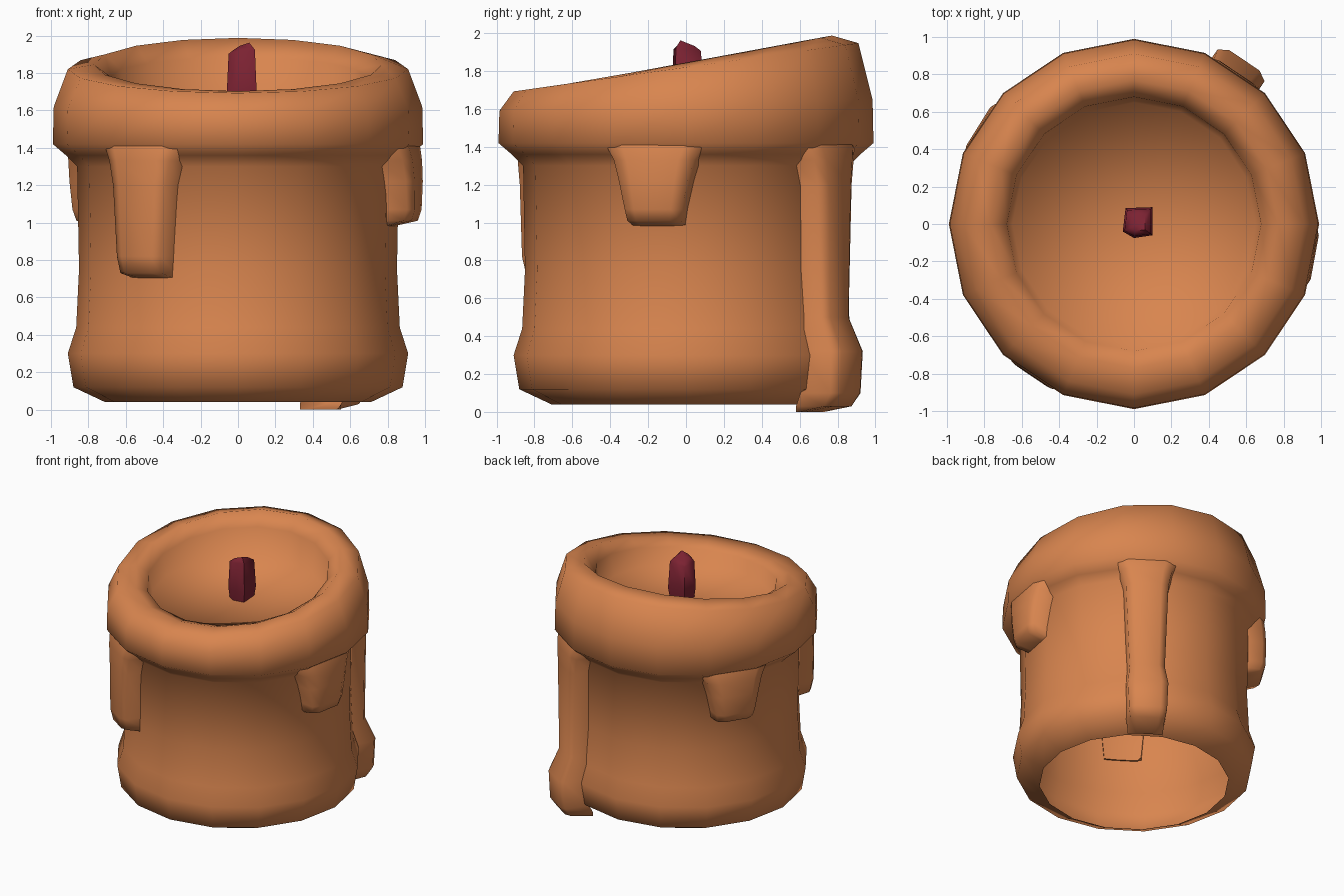
import bpy, bmesh, math

if "Cube" in bpy.data.objects:
    bpy.data.objects.remove(bpy.data.objects["Cube"])

SIDES = 16


def material(name, rgb):
    m = bpy.data.materials.new(name)
    m.diffuse_color = (*rgb, 1)
    m.use_nodes = True
    m.node_tree.nodes["Principled BSDF"].inputs["Base Color"].default_value = m.diffuse_color
    return m


WAX = material("orange_wax", (0.69, 0.235, 0.078))
WICK = material("dark_red_wick", (0.20, 0.016, 0.032))


def loft(name, rings, mat, closed=True, cap_start=False, cap_end=False, angle=60):
    """Skin a list of rings that have equal point counts."""
    bm = bmesh.new()
    rows = [[bm.verts.new(p) for p in ring] for ring in rings]
    n = len(rows[0])
    for a, b in zip(rows, rows[1:]):
        for i in range(n if closed else n - 1):
            j = (i + 1) % n
            bm.faces.new((a[i], a[j], b[j], b[i]))
    for wanted, row in ((cap_start, rows[0]), (cap_end, rows[-1])):
        if wanted:
            c = bm.verts.new([sum(v.co[k] for v in row) / n for k in range(3)])
            for i in range(n):
                bm.faces.new((row[i], row[(i + 1) % n], c))
    bmesh.ops.recalc_face_normals(bm, faces=bm.faces)
    me = bpy.data.meshes.new(name)
    bm.to_mesh(me)
    bm.free()
    me.materials.append(mat)
    ob = bpy.data.objects.new(name, me)
    bpy.context.collection.objects.link(ob)
    bpy.ops.object.select_all(action='DESELECT')
    ob.select_set(True)
    bpy.context.view_layer.objects.active = ob
    bpy.ops.object.shade_smooth_by_angle(angle=math.radians(angle))
    return ob


# Candle body: (radius, height, slope of the ring towards the back)
profile = [(0.71, 0.04, 0), (0.88, 0.12, 0), (0.91, 0.30, 0), (0.865, 0.44, 0),
           (0.85, 0.75, 0), (0.86, 1.30, 0), (0.92, 1.36, 0), (0.99, 1.42, 0),
           (0.985, 1.62, 0.03), (0.91, 1.82, 0.14), (0.77, 1.845, 0.185),
           (0.68, 1.78, 0.15), (0.65, 1.61, 0.05)]
rings = []
for r, z, slope in profile:
    ring = []
    for i in range(SIDES):
        a = 2 * math.pi * i / SIDES
        x, y = r * math.cos(a), r * math.sin(a)
        ring.append((x, y, z + slope * y))
    rings.append(ring)
loft("candle_body", rings, WAX, cap_end=True, angle=85)


# Wax drips running down from the lip; they flare where they leave it
def drip(name, mid, half, rows):
    """rows: (outer radius, inner radius, height, width factor), top down."""
    sections = []
    for ro, ri, z, w in rows:
        sec = []
        for f, r in ((-1, ri), (-0.8, ro - 0.025), (-0.5, ro), (0.5, ro),
                     (0.8, ro - 0.025), (1, ri)):
            a = math.radians(mid + f * half * w)
            sec.append((r * math.cos(a), r * math.sin(a), z))
        sections.append(sec)
    # underside folds back into the body
    ri, z, w = rows[-1][1:]
    sections.append([(ri * math.cos(math.radians(mid + f * half * w)),
                      ri * math.sin(math.radians(mid + f * half * w)), z - 0.03)
                     for f in (-1, -0.8, -0.5, 0.5, 0.8, 1)])
    loft(name, sections, WAX, closed=False, angle=89)


top = [(0.955, 0.83, 1.46, 1.75), (0.975, 0.83, 1.40, 1.7), (0.985, 0.83, 1.33, 1.4)]
short = top + [(0.99, 0.83, 1.22, 1.2), (0.985, 0.83, 1.07, 1.0), (0.965, 0.83, 1.01, 0.95)]
drip("right_drip", -10.5, 11.5, short)
drip("back_left_drip", 148, 11.5, short)
drip("front_left_drip", 236, 10.5,
     top + [(0.985, 0.83, 1.20, 1.2), (0.985, 0.82, 0.82, 1.0), (0.965, 0.82, 0.73, 0.95)])
drip("back_right_drip", 56, 10,
     top + [(0.985, 0.82, 1.20, 1.2), (0.98, 0.82, 0.50, 1.0),
            (1.06, 0.85, 0.32, 1.05), (1.05, 0.84, 0.10, 1.0), (1.0, 0.80, 0.03, 0.95)])

# Wick
base = [(-0.045, 0.085), (0.10, 0.09), (0.10, -0.06), (0.0, -0.075), (-0.06, -0.04)]


def wick_ring(s, z, lean=0.0):
    return [(0.02 + (x - 0.02) * s, y * s, z + lean * (x - y)) for x, y in base]


loft("wick", [wick_ring(0.85, 1.59), wick_ring(1.0, 1.69), wick_ring(0.88, 1.905, 0.12),
              wick_ring(0.5, 1.93, 0.2)], WICK, cap_start=True, cap_end=True, angle=65)
